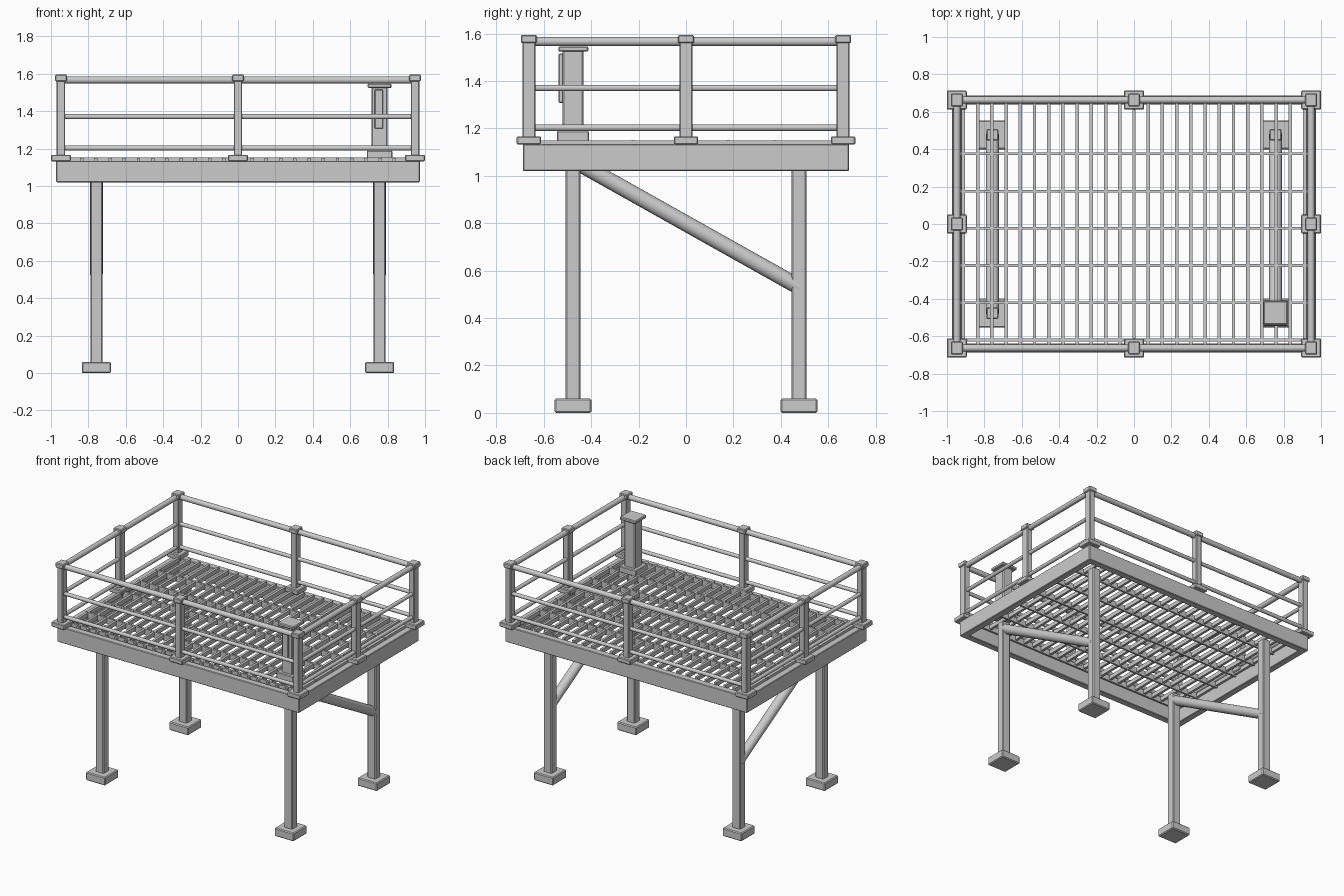
import bpy, bmesh, math
from mathutils import Vector

if "Cube" in bpy.data.objects:
    bpy.data.objects.remove(bpy.data.objects["Cube"])


def finish(name, bm):
    mesh = bpy.data.meshes.new(name)
    bm.to_mesh(mesh)
    bm.free()
    obj = bpy.data.objects.new(name, mesh)
    bpy.context.collection.objects.link(obj)
    return obj


def box(name, x, y, z, bevel=0.005):
    """Box from (min, max) ranges with a small chamfer."""
    bm = bmesh.new()
    bmesh.ops.create_cube(bm, size=1)
    for v in bm.verts:
        v.co = Vector([r[0] if c < 0 else r[1] for c, r in zip(v.co, (x, y, z))])
    obj = finish(name, bm)
    if bevel:
        mod = obj.modifiers.new("bevel", "BEVEL")
        mod.width = bevel
        mod.segments = 1
    return obj


def block(name, cx, cy, sx, sy, z0, z1, bevel=0.005):
    """Box centred on a plan position."""
    return box(name, (cx - sx / 2, cx + sx / 2), (cy - sy / 2, cy + sy / 2), (z0, z1), bevel)


def tube(name, a, b, radius, sides=20):
    """Round bar between two points."""
    a, b = Vector(a), Vector(b)
    bm = bmesh.new()
    bmesh.ops.create_cone(bm, cap_ends=True, segments=sides, radius1=radius,
                          radius2=radius, depth=(b - a).length)
    rot = (b - a).to_track_quat('Z', 'Y')
    for v in bm.verts:
        v.co = rot @ v.co + (a + b) / 2
    for f in bm.faces:
        f.smooth = True
    obj = finish(name, bm)
    obj.data.set_sharp_from_angle(angle=math.radians(40))
    return obj


PX, PY = 0.947, 0.663      # railing post lines
LX, LY = 0.757, 0.477      # leg positions

# legs, feet and diagonal braces
for sx in (-1, 1):
    for sy in (-1, 1):
        block("leg", sx * LX, sy * LY, 0.065, 0.062, 0.05, 1.11, 0.006)
        block("foot", sx * LX, sy * LY, 0.155, 0.155, 0, 0.06, 0.006)
    tube("brace", (sx * LX, 0.48, 0.53), (sx * LX, -0.477, 1.067), 0.034)

# deck edge beams
for s in (-1, 1):
    block("long_beam", 0, s * PY, 1.944, 0.05, 1.02, 1.135, 0.004)
    block("short_beam", s * PX, 0, 0.05, 1.3, 1.02, 1.135, 0.004)

# deck grating: slats along y, cross bars along x
for i in range(-12, 13):
    block("grating_slat", i * 0.076, 0, 0.018, 1.29, 1.12, 1.15, 0)
for i in range(6):
    block("grating_cross_bar", 0, -0.62 + 0.199 * i, 1.85, 0.014, 1.11, 1.152, 0)

# railing posts with base plates and caps
for ix in (-1, 0, 1):
    for iy in (-1, 0, 1):
        if ix == 0 and iy == 0:
            continue
        x, y = ix * PX, iy * PY
        block("railing_base_plate", x, y, 0.106, 0.103, 1.132, 1.167)
        block("railing_post", x, y, 0.045, 0.054, 1.15, 1.575, 0.004)
        block("railing_cap", x, y, 0.064, 0.068, 1.56, 1.595)

# railing bars
for name, z, r in (("top_rail", 1.567, 0.019), ("middle_rail", 1.371, 0.0135),
                   ("lower_rail", 1.203, 0.0135)):
    for s in (-1, 1):
        tube(name, (-PX, s * PY, z), (PX, s * PY, z), r)
        tube(name, (s * PX, -PY, z), (s * PX, PY, z), r)

# control column on the deck
block("column_base", 0.757, -0.477, 0.137, 0.135, 1.145, 1.19)
block("column_body", 0.757, -0.477, 0.086, 0.088, 1.17, 1.53, 0.006)
block("column_cap", 0.757, -0.475, 0.128, 0.126, 1.524, 1.547)
box("column_panel", (0.73, 0.776), (-0.537, -0.515), (1.307, 1.516), 0.004)
